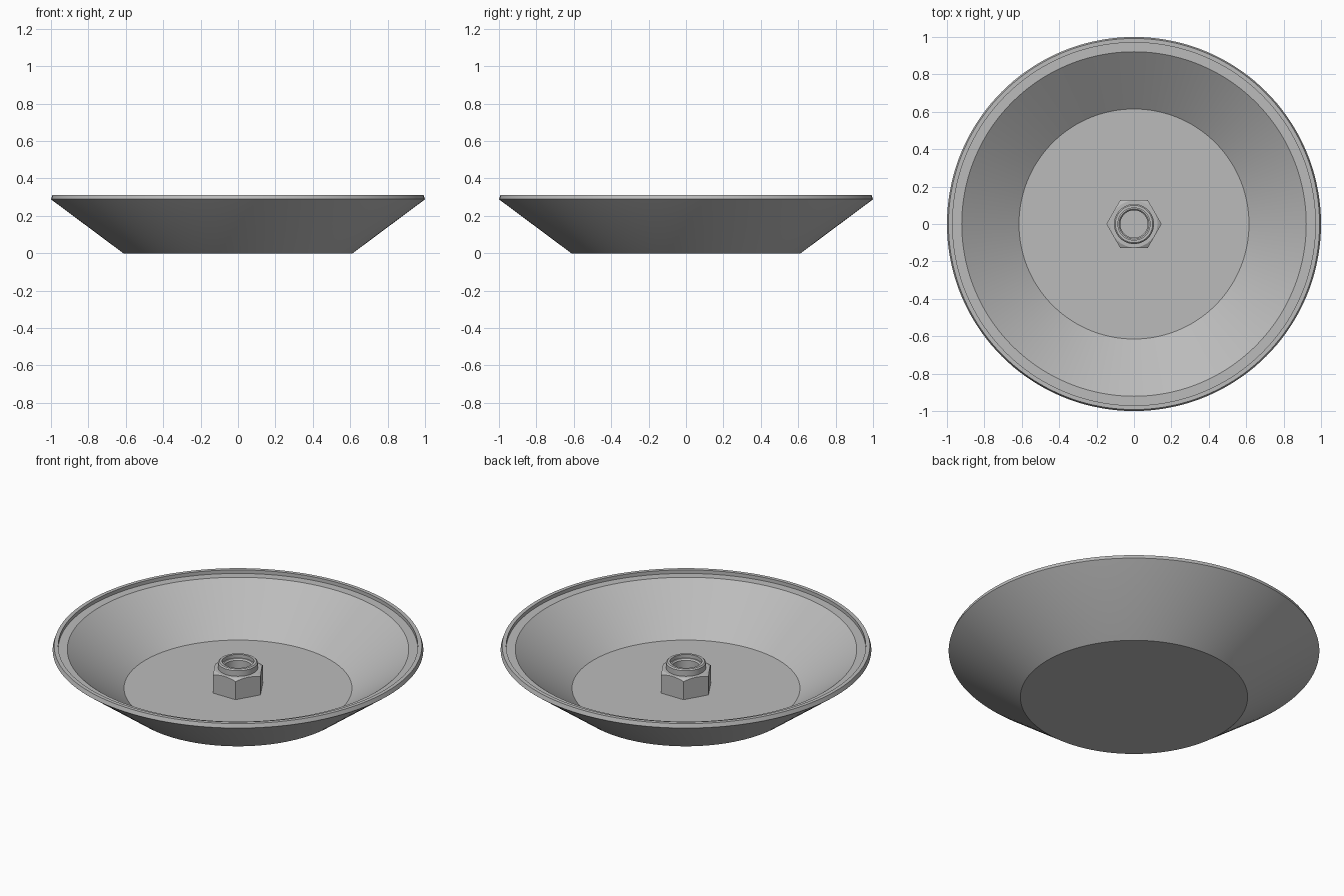
import bpy
import bmesh
import math

if "Cube" in bpy.data.objects:
    bpy.data.objects.remove(bpy.data.objects["Cube"], do_unlink=True)

grey = bpy.data.materials.new("plain grey")
grey.use_nodes = True
colour = (0.5, 0.5, 0.5, 1)
grey.diffuse_color = colour
grey.node_tree.nodes["Principled BSDF"].inputs["Base Color"].default_value = colour


def loft(name, rings, sides, cap):
    """Join rings of (radius, z), each a pair or a function of angle."""
    bm = bmesh.new()
    loops = []
    for ring in rings:
        loop = []
        for i in range(sides):
            a = math.tau * i / sides
            r, z = ring(a) if callable(ring) else ring
            loop.append(bm.verts.new((r * math.cos(a), r * math.sin(a), z)))
        loops.append(loop)
    for low, high in zip(loops, loops[1:]):
        for i in range(sides):
            j = (i + 1) % sides
            bm.faces.new((low[i], low[j], high[j], high[i]))
    if cap:
        bm.faces.new(loops[0][::-1])
        bm.faces.new(loops[-1])
    mesh = bpy.data.meshes.new(name)
    bm.to_mesh(mesh)
    bm.free()
    mesh.materials.append(grey)
    ob = bpy.data.objects.new(name, mesh)
    bpy.context.collection.objects.link(ob)
    bpy.ops.object.select_all(action="DESELECT")
    ob.select_set(True)
    bpy.context.view_layer.objects.active = ob
    bpy.ops.object.shade_smooth_by_angle(angle=math.radians(20))
    return ob


FLOOR = 0.06

# Dish: flared wall, upright lip, recessed ledge and flat floor
loft("dish", [(0.613, 0), (0.998, 0.287), (1.0, 0.289), (0.992, 0.312),
              (0.97, 0.312), (0.97, 0.291), (0.921, 0.291), (0.615, FLOOR)],
     144, True)

# Hex nut with a chamfered top, round collar and open bore
FLAT = 0.128
NUT_TOP = 0.181


def hex_radius(a):
    return FLAT / math.cos((a % (math.pi / 3)) - math.pi / 6)


def hex_foot(a):
    return hex_radius(a), FLOOR


def hex_shoulder(a):
    r = hex_radius(a)
    return r, NUT_TOP - (r - FLAT + 0.003) * math.tan(math.radians(30))


loft("hex_nut", [hex_foot, hex_shoulder, (FLAT - 0.003, NUT_TOP),
                 (0.107, NUT_TOP), (0.107, 0.214), (0.1, 0.221),
                 (0.086, 0.221), (0.086, 0.2), (0.08, 0.2),
                 (0.073, 0.192), (0.073, FLOOR)], 72, False)
